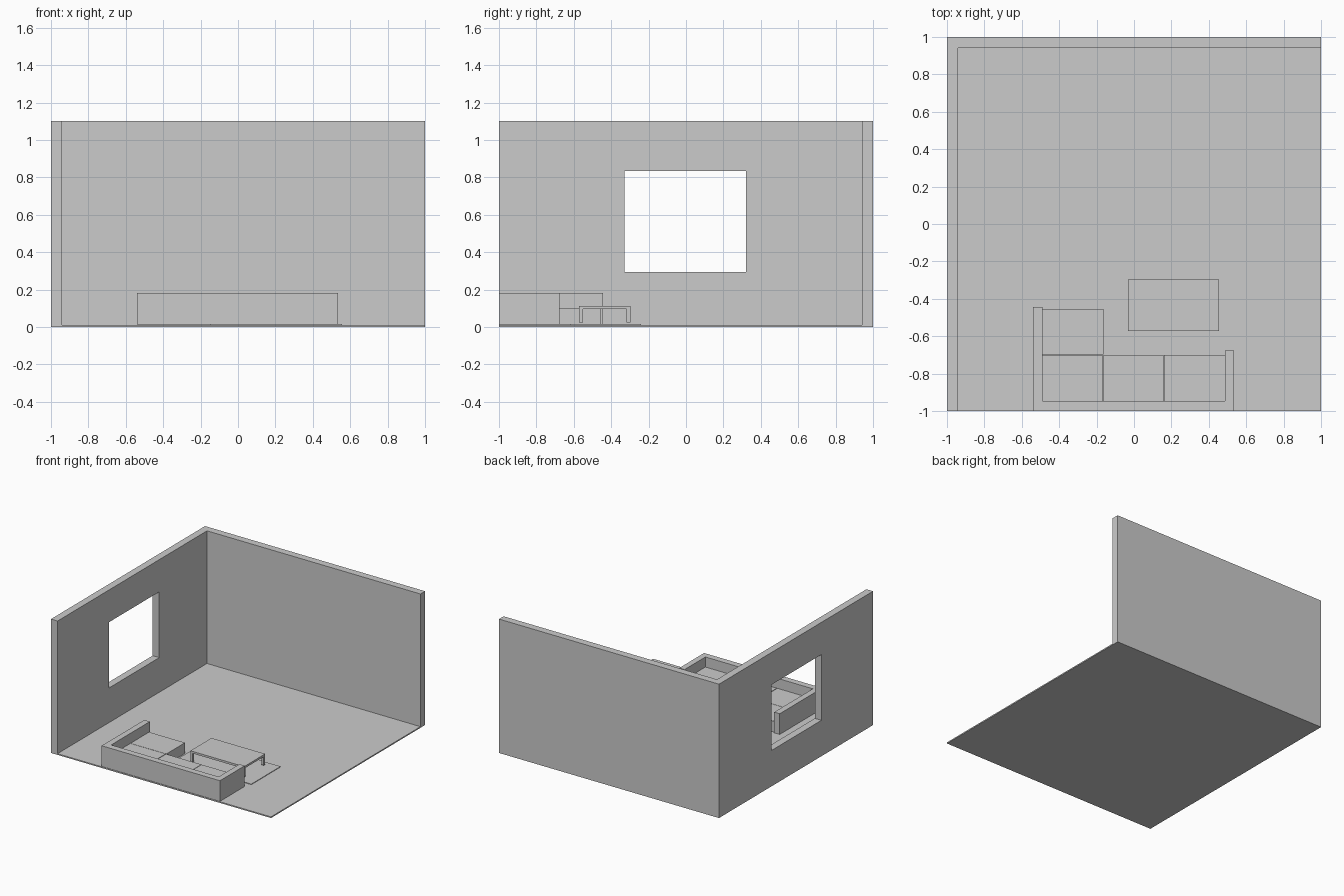
import bpy, bmesh

if "Cube" in bpy.data.objects:
    bpy.data.objects.remove(bpy.data.objects["Cube"])


def extrude(name, outline, z0, z1):
    """Prism from an xy outline."""
    bm = bmesh.new()
    face = bm.faces.new([bm.verts.new((x, y, z0)) for x, y in outline])
    top = bmesh.ops.extrude_face_region(bm, geom=[face])["geom"]
    bmesh.ops.translate(bm, vec=(0, 0, z1 - z0),
                        verts=[g for g in top if isinstance(g, bmesh.types.BMVert)])
    bmesh.ops.recalc_face_normals(bm, faces=bm.faces)
    mesh = bpy.data.meshes.new(name)
    bm.to_mesh(mesh)
    bm.free()
    ob = bpy.data.objects.new(name, mesh)
    bpy.context.collection.objects.link(ob)
    return ob


def box(name, x0, x1, y0, y1, z0, z1):
    return extrude(name, [(x0, y0), (x1, y0), (x1, y1), (x0, y1)], z0, z1)


def cut(target, cutter):
    mod = target.modifiers.new("cut", "BOOLEAN")
    mod.operation = "DIFFERENCE"
    mod.solver = "EXACT"
    mod.object = cutter
    cutter.hide_render = True
    cutter.hide_viewport = True


# Room shell: floor, left wall with window, back wall
floor = 0.01
room = box("room_shell", -1, 1, -1, 1, 0, 1.10)
cut(room, box("room_interior_cutter", -0.94, 1.2, -1.2, 0.94, floor, 1.3))
cut(room, box("window_cutter", -1.2, -0.8, -0.33, 0.32, 0.295, 0.835))

# Sofa frame: long left arm, back along the front edge, short right arm
extrude("sofa_frame", [(-0.54, -0.999), (0.535, -0.999), (0.535, -0.677), (0.487, -0.677),
                       (0.487, -0.947), (-0.49, -0.947), (-0.49, -0.445), (-0.54, -0.445)],
        0.012, 0.182)

# Seat cushions and chaise
for i, (x0, x1) in enumerate([(-0.489, -0.168), (-0.163, 0.157), (0.16, 0.486)]):
    box(f"seat_cushion_{i + 1}", x0, x1, -0.946, -0.70, 0.012, 0.10)
box("chaise_cushion", -0.489, -0.163, -0.697, -0.455, 0.012, 0.10)

# Rug
box("rug", -0.15, 0.555, -0.62, -0.24, floor, 0.015)

# Coffee table
tx0, tx1, ty0, ty1, leg = -0.033, 0.455, -0.571, -0.297, 0.02
box("table_top", tx0, tx1, ty0, ty1, 0.096, 0.113)
for x in (tx0, tx1 - leg):
    for y in (ty0, ty1 - leg):
        box("table_leg", x, x + leg, y, y + leg, 0.025, 0.096)
